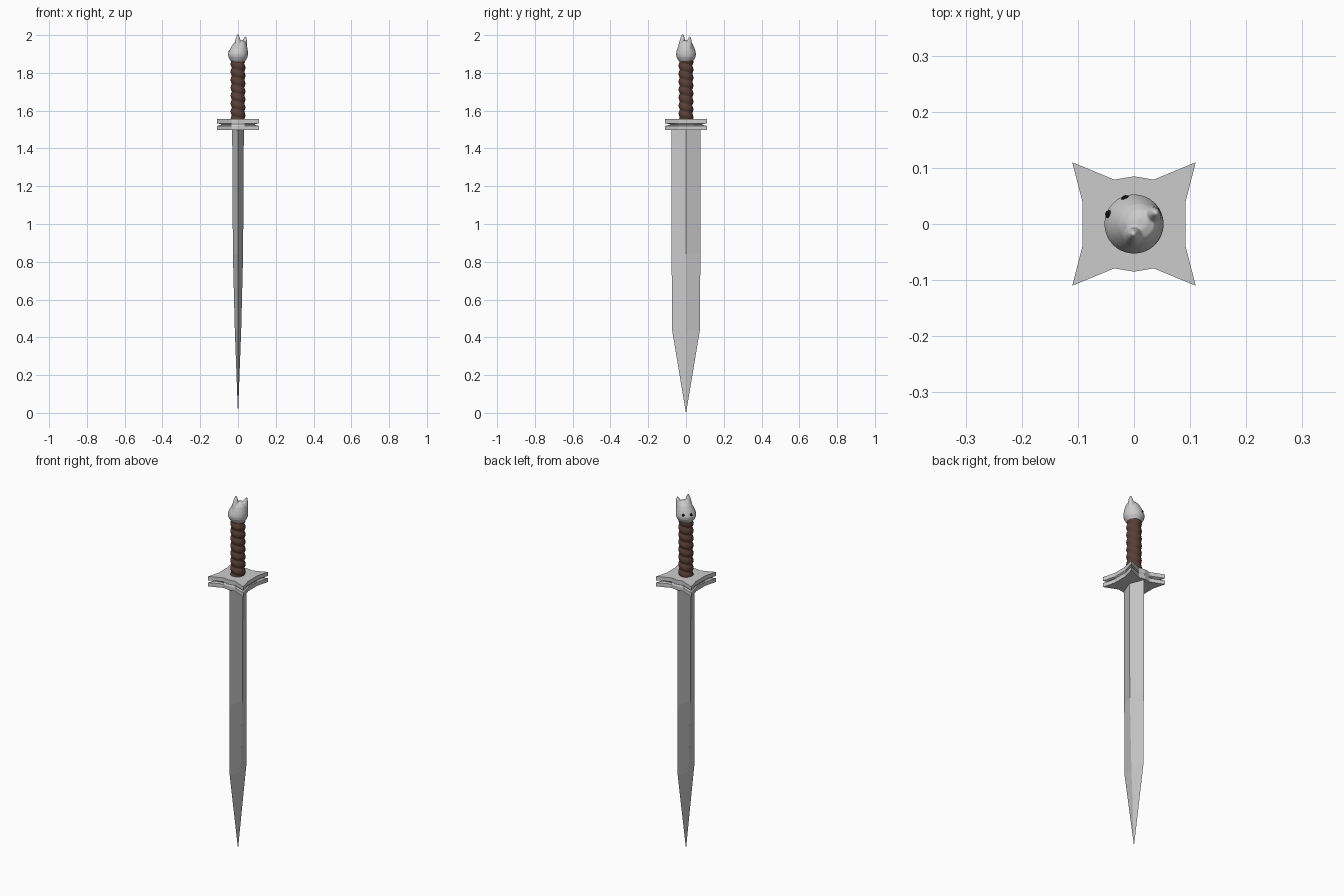
import bpy, bmesh, math
from mathutils import Vector

if "Cube" in bpy.data.objects:
    bpy.data.objects.remove(bpy.data.objects["Cube"])


def material(name, color):
    m = bpy.data.materials.new(name)
    m.diffuse_color = color
    m.use_nodes = True
    m.node_tree.nodes["Principled BSDF"].inputs["Base Color"].default_value = m.diffuse_color
    return m


def finish(bm, name, mat=None, smooth=False):
    bmesh.ops.recalc_face_normals(bm, faces=bm.faces)
    me = bpy.data.meshes.new(name)
    bm.to_mesh(me)
    bm.free()
    ob = bpy.data.objects.new(name, me)
    bpy.context.collection.objects.link(ob)
    if mat:
        me.materials.append(mat)
    for p in me.polygons:
        p.use_smooth = smooth
    return ob


def loft(bm, rings):
    """Skin a stack of equal-length point rings and cap both ends."""
    vs = [[bm.verts.new(p) for p in ring] for ring in rings]
    n = len(vs[0])
    for a, b in zip(vs, vs[1:]):
        for i in range(n):
            j = (i + 1) % n
            bm.faces.new((a[i], a[j], b[j], b[i]))
    bm.faces.new(vs[0][::-1])
    bm.faces.new(vs[-1])


def circle(c, r, z, n=32):
    return [(c[0] + r * math.cos(2 * math.pi * i / n),
             c[1] + r * math.sin(2 * math.pi * i / n), z) for i in range(n)]


leather = material("leather", (0.10, 0.05, 0.035, 1))
black = material("black", (0.005, 0.005, 0.005, 1))

# Blade: diamond section tapering to the point (half thickness, half width, z)
bm = bmesh.new()
sections = [(0.0005, 0.0005, 0), (0.017, 0.074, 0.44), (0.027, 0.076, 0.84), (0.031, 0.078, 1.51)]
loft(bm, [[(x, 0, z), (0, y, z), (-x, 0, z), (0, -y, z)] for x, y, z in sections])
finish(bm, "blade")

# Guard: four-pointed plate, the points split by a groove
quarter = [(0.092, 0.04), (0.11, 0.11), (0.035, 0.079), (0, 0.085)]
right = quarter + [(-x, y) for x, y in quarter[2::-1]]
outline = right + [(x, -y) for x, y in right[::-1] if abs(y) > 0]


def guard_ring(z, tip, body):
    return [(x * k, y * k, z) for x, y in outline
            for k in [tip if min(abs(x), abs(y)) > 0.1 else body]]


bm = bmesh.new()
loft(bm, [guard_ring(z, t, b) for z, t, b in
          [(1.498, 1, 1), (1.520, 1, 1), (1.525, 0.78, 0.96),
           (1.528, 0.78, 0.96), (1.533, 1, 1), (1.555, 1, 1)]])
finish(bm, "guard")

# Grip: tube with a spiral cord winding
bm = bmesh.new()
z0, z1, steps, pitch = 1.545, 1.87, 90, 0.042
rings = []
for k in range(steps + 1):
    z = z0 + (z1 - z0) * k / steps
    ring = []
    for i in range(32):
        a = 2 * math.pi * i / 32
        r = 0.0325 + 0.0065 * abs(math.sin(math.pi * z / pitch + a / 2))
        ring.append((r * math.cos(a), r * math.sin(a), z))
    rings.append(ring)
loft(bm, rings)
finish(bm, "grip", leather, True)

# Pommel: rounded animal head with two ears, fused by remeshing
bm = bmesh.new()
head = [(0.030, 1.853), (0.042, 1.868), (0.051, 1.885), (0.053, 1.900), (0.050, 1.915),
        (0.044, 1.933), (0.036, 1.952), (0.025, 1.966), (0.010, 1.972)]
loft(bm, [circle((max(0, z - 1.9) * 0.17, 0), r, z) for r, z in head])
for base, tip in [((0.0, -0.022, 1.93), (-0.001, -0.017, 2.004)),
                  ((0.027, 0.012, 1.92), (0.039, 0.020, 1.992))]:
    b, t = Vector(base), Vector(tip)
    loft(bm, [circle(b.lerp(t, f), r, b.lerp(t, f).z, 16)
              for f, r in [(0, 0.022), (0.4, 0.017), (0.75, 0.011), (1, 0.004)]])
pommel = finish(bm, "pommel", None, True)
mod = pommel.modifiers.new("fuse", 'REMESH')
mod.mode = 'VOXEL'
mod.voxel_size = 0.0025
mod.use_smooth_shade = True
mod = pommel.modifiers.new("soften", 'SMOOTH')
mod.factor, mod.iterations = 0.5, 4

# Eyes: two black beads on the face
for side, (x, y) in (("left", (-0.044, 0.017)), ("right", (-0.015, 0.044))):
    bm = bmesh.new()
    bmesh.ops.create_uvsphere(bm, u_segments=16, v_segments=10, radius=0.0075)
    bmesh.ops.translate(bm, verts=bm.verts, vec=(x, y, 1.911))
    finish(bm, side + "_eye", black, True)
